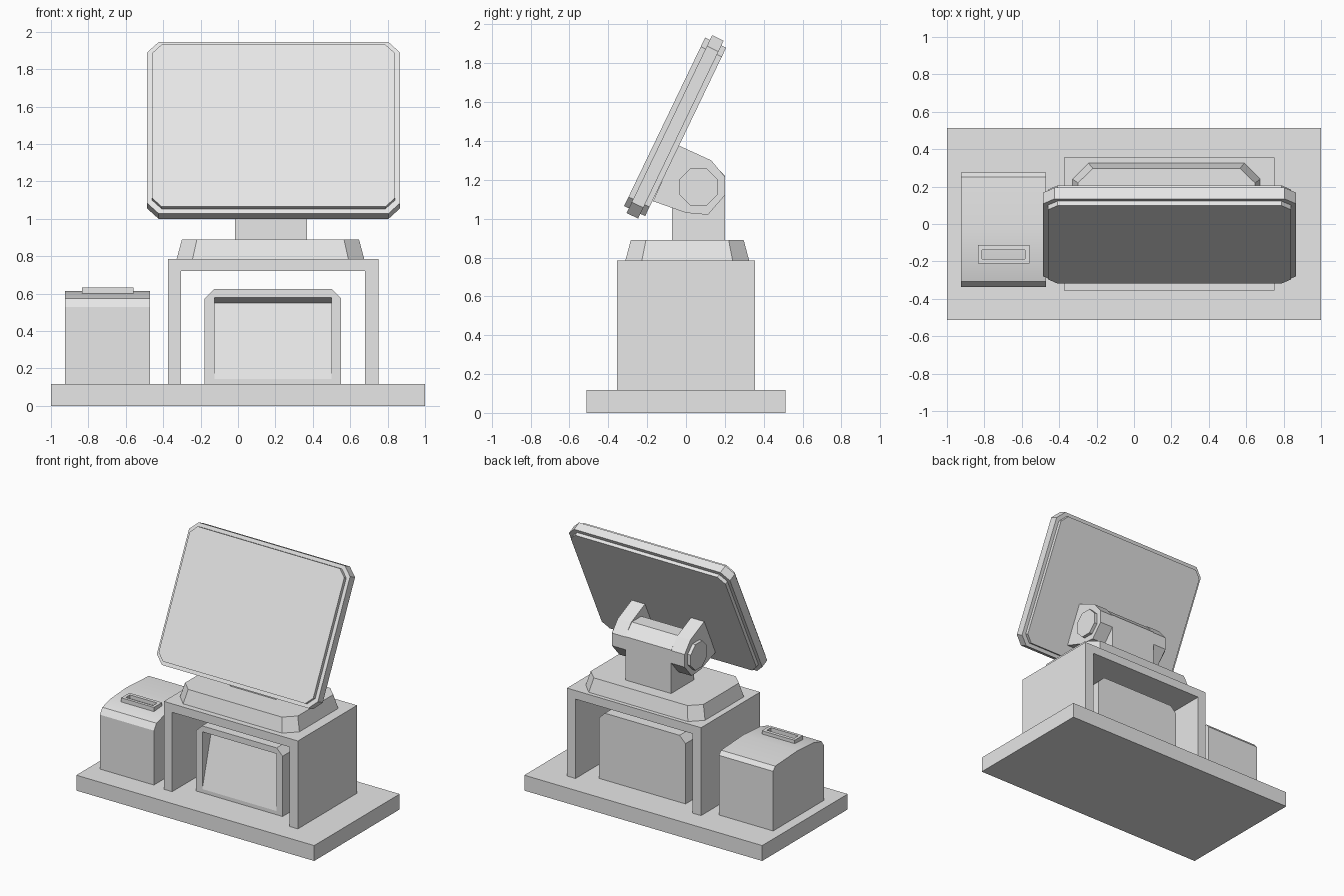
import bpy, bmesh, math
from mathutils import Matrix, Vector

if "Cube" in bpy.data.objects:
    bpy.data.objects.remove(bpy.data.objects["Cube"])

grey = bpy.data.materials.new("light_grey")
grey.use_nodes = True
grey.diffuse_color = (0.8, 0.8, 0.8, 1)
grey.node_tree.nodes["Principled BSDF"].inputs["Base Color"].default_value = (0.8, 0.8, 0.8, 1)


def prism(name, profile, axis, lo, hi, inset=0):
    """Extrude a 2D profile along an axis; inset shrinks the far end."""
    def place(p, d):
        a, b = p
        return {"x": (d, a, b), "y": (a, d, b), "z": (a, b, d)}[axis]
    cu = [(min(v) + max(v)) / 2 for v in zip(*profile)]
    half = [(max(v) - min(v)) / 2 for v in zip(*profile)]
    far = [[c + (v - c) * (1 - inset / h) for v, c, h in zip(p, cu, half)] for p in profile]
    bm = bmesh.new()
    a = [bm.verts.new(place(p, lo)) for p in profile]
    b = [bm.verts.new(place(p, hi)) for p in far]
    bm.faces.new(a)
    bm.faces.new(b)
    for i in range(len(a)):
        j = (i + 1) % len(a)
        bm.faces.new((a[i], a[j], b[j], b[i]))
    bmesh.ops.recalc_face_normals(bm, faces=bm.faces)
    mesh = bpy.data.meshes.new(name)
    bm.to_mesh(mesh)
    bm.free()
    mesh.materials.append(grey)
    ob = bpy.data.objects.new(name, mesh)
    bpy.context.collection.objects.link(ob)
    return ob


def rect(x0, x1, y0, y1):
    return [(x0, y0), (x1, y0), (x1, y1), (x0, y1)]


def chamfered(x0, x1, y0, y1, c):
    return [(x0 + c, y0), (x1 - c, y0), (x1, y0 + c), (x1, y1 - c),
            (x1 - c, y1), (x0 + c, y1), (x0, y1 - c), (x0, y0 + c)]


def octagon(cy, cz, apothem):
    r = apothem / math.cos(math.pi / 8)
    return [(cy + r * math.cos(math.pi * (k + 0.5) / 4),
             cz + r * math.sin(math.pi * (k + 0.5) / 4)) for k in range(8)]


def cut(ob, cutter):
    mod = ob.modifiers.new("cut", "BOOLEAN")
    mod.operation = "DIFFERENCE"
    mod.solver = "EXACT"
    mod.object = cutter
    bpy.context.view_layer.objects.active = ob
    bpy.ops.object.modifier_apply(modifier=mod.name)
    bpy.data.objects.remove(cutter)


# Base plate and arch-shaped stand
BASE = 0.117
prism("base_plate", rect(-1, 1, -0.513, 0.513), "z", 0, BASE)
prism("stand_arch", [(-0.375, BASE), (-0.375, 0.785), (0.752, 0.785), (0.752, BASE),
                     (0.68, BASE), (0.68, 0.72), (-0.305, 0.72), (-0.305, BASE)],
      "y", -0.355, 0.355)
prism("stand_cap", chamfered(-0.328, 0.675, -0.312, 0.325, 0.085), "z", 0.785, 0.89, 0.028)

# Neck with hinge barrel, ears and bolts
HY, HZ, MID = 0.064, 1.163, 0.177
prism("neck", rect(MID - 0.193, MID + 0.193, HY - 0.137, HY + 0.137), "z", 0.89, HZ)
prism("hinge_barrel", octagon(HY, HZ, 0.137), "x", MID - 0.193, MID + 0.193)
ear = [(-0.17, 1.09), (0, 1.03), (0.113, 1.02), (0.2, 1.12),
       (0.2, 1.216), (0.13, 1.3), (-0.04, 1.378)]
for side, label in ((1, "left"), (-1, "right")):
    prism("hinge_ear_" + label, ear, "x", MID + side * 0.193, MID + side * 0.305)
    prism("hinge_bolt_" + label, octagon(HY, HZ, 0.098), "x",
          MID + side * 0.305, MID + side * 0.33)

# Tilted main display: body plus thinner front and back panels
TILT = Matrix.Translation((0.19, -0.056, 1.4725)) @ Matrix.Rotation(-math.radians(25.7), 4, "X")
layers = (("display_body", 0, 0.062, -0.033, 0.033),
          ("display_front", 0.027, 0.052, -0.06, -0.033),
          ("display_back", 0.027, 0.052, 0.033, 0.06))
for name, d, c, y0, y1 in layers:
    panel = prism(name, chamfered(d - 0.677, 0.677 - d, d - 0.508, 0.508 - d, c), "y", y0, y1)
    panel.matrix_world = TILT

# Small display under the arch with a sloping recessed screen
small = prism("small_display", [(-0.178, BASE), (0.55, BASE), (0.55, 0.575), (0.5, 0.625),
                                (-0.128, 0.625), (-0.178, 0.575)], "y", -0.25, 0.26)
cut(small, prism("recess", [(-0.3, 0.145), (-0.25, 0.145), (-0.14, 0.55),
                            (-0.25, 0.58), (-0.3, 0.58)], "x", -0.125, 0.5))

# Receipt printer with gently arched lid and raised paper slot
printer = prism("printer", [(-0.338, BASE), (-0.338, 0.53), (-0.308, 0.575), (-0.21, 0.602),
                            (-0.02, 0.615), (0.25, 0.6), (0.275, 0.57), (0.275, BASE)],
                "x", -0.925, -0.47)
bpy.ops.object.select_all(action="DESELECT")
printer.select_set(True)
bpy.context.view_layer.objects.active = printer
bpy.ops.object.shade_smooth_by_angle(angle=math.radians(25))
slot = prism("paper_slot_frame", rect(-0.835, -0.56, -0.21, -0.112), "z", 0.595, 0.634)
cut(slot, prism("slot_hole", rect(-0.812, -0.583, -0.188, -0.138), "z", 0.58, 0.65))
